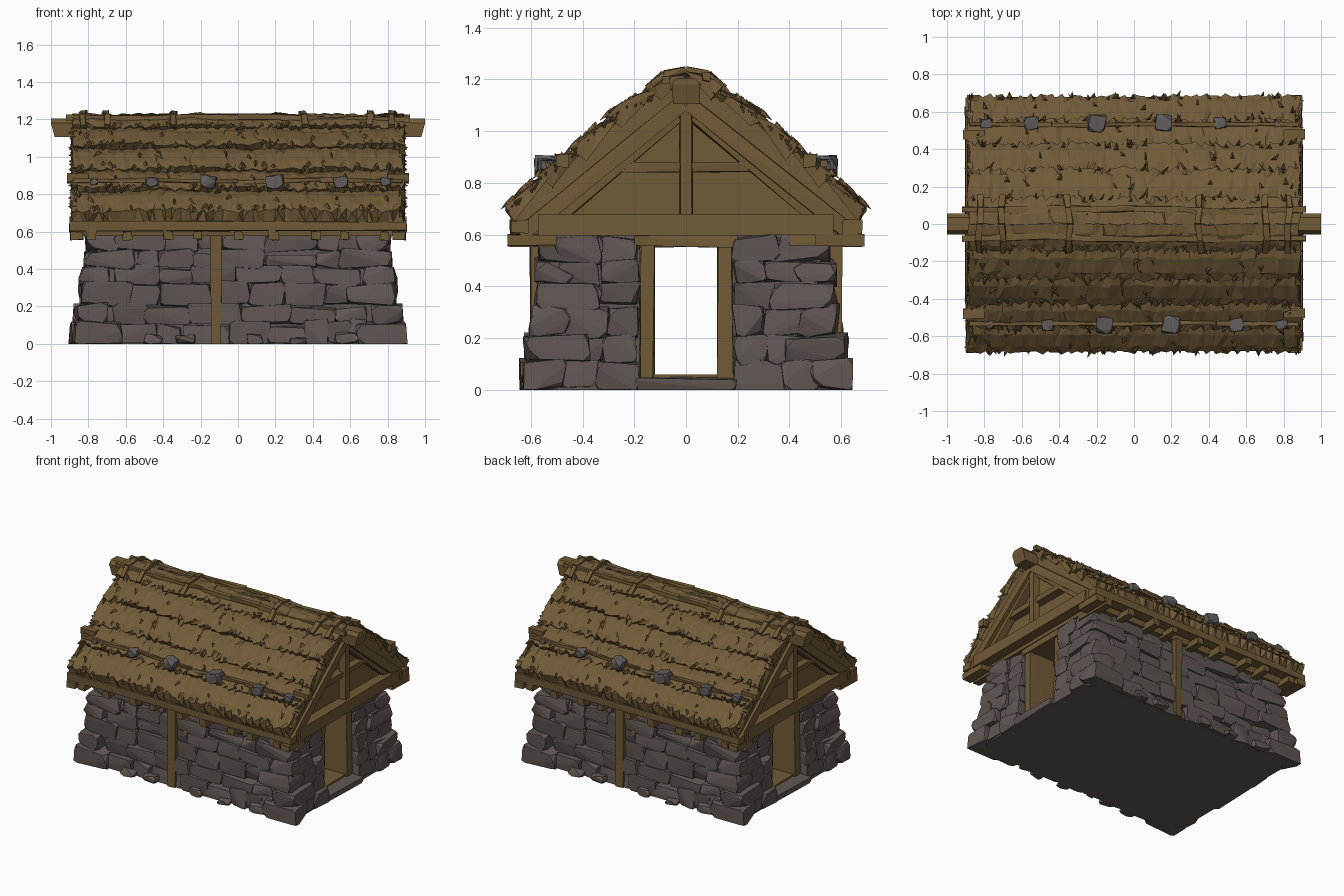
import bpy, bmesh, math, random
from mathutils import Vector, Matrix

random.seed(7)
R = random.uniform
cube = bpy.data.objects.get("Cube")
if cube:
    bpy.data.objects.remove(cube, do_unlink=True)


def material(name, rgb):
    m = bpy.data.materials.new(name)
    m.use_nodes = True
    m.diffuse_color = (*rgb, 1)
    bsdf = m.node_tree.nodes["Principled BSDF"]
    bsdf.inputs["Base Color"].default_value = (*rgb, 1)
    bsdf.inputs["Roughness"].default_value = 0.9
    return m


STONE = material("brown grey stone", (0.118, 0.095, 0.086))
WOOD = material("timber brown", (0.165, 0.103, 0.038))
THATCH = material("straw brown", (0.165, 0.103, 0.040))
WEIGHT = material("weight stone grey", (0.118, 0.108, 0.106))


def finish(name, bm, mat, spin=True):
    """Turn a bmesh into an object, adding a copy turned half round."""
    if spin:
        copy = bmesh.ops.duplicate(bm, geom=bm.verts[:] + bm.edges[:] + bm.faces[:])
        verts = [g for g in copy["geom"] if isinstance(g, bmesh.types.BMVert)]
        bmesh.ops.rotate(bm, verts=verts, matrix=Matrix.Rotation(math.pi, 3, "Z"))
    bmesh.ops.recalc_face_normals(bm, faces=bm.faces[:])
    mesh = bpy.data.meshes.new(name)
    bm.to_mesh(mesh)
    bm.free()
    mesh.materials.append(mat)
    bpy.context.collection.objects.link(bpy.data.objects.new(name, mesh))


def hull(bm, points):
    """Convex lump around points."""
    verts = [bm.verts.new(p) for p in points]
    out = bmesh.ops.convex_hull(bm, input=verts)
    loose = [v for v in set(out["geom_interior"] + out["geom_unused"])
             if isinstance(v, bmesh.types.BMVert)]
    bmesh.ops.delete(bm, geom=loose, context="VERTS")


SIGNS = [(a, b, c) for a in (-1, 1) for b in (-1, 1) for c in (-1, 1)]


def rock(bm, lo, hi, chip=0.025, wobble=0.012):
    """Chipped block filling a box; never sinks below the ground."""
    c = (Vector(lo) + Vector(hi)) / 2
    h = (Vector(hi) - Vector(lo)) / 2
    pts = []
    for s in SIGNS:
        off = Vector((R(-wobble, wobble), R(-wobble, wobble), R(-wobble, wobble)))
        for axis in range(3):
            p = Vector([s[i] * h[i] for i in range(3)])
            p[axis] -= s[axis] * min(R(0.3, 1.3) * chip, h[axis] * 0.7)
            p += c + off
            p.z = max(p.z, 0)
            pts.append(p)
    hull(bm, pts)


def beam(bm, p, q, w, h, wobble=0.005):
    """Rough-hewn timber from p to q, w wide and h high."""
    p, q = Vector(p), Vector(q)
    d = (q - p).normalized()
    side = Vector((1, 0, 0)) if abs(d.x) < 0.5 else Vector((0, 1, 0))
    up = d.cross(side).normalized()
    pts = []
    for end in (p, q):
        for a, b in ((-1, -1), (-1, 1), (1, 1), (1, -1)):
            k = R(-wobble, wobble)
            pts.append(end + side * a * (w / 2 + k) + up * b * (h / 2 + k))
    hull(bm, pts)


def box(bm, lo, hi):
    hull(bm, [[(lo, hi)[s[i] > 0][i] for i in range(3)] for s in SIGNS])


def flare(z):
    return 0.07 * max(0, 1 - z / 0.57) ** 1.5


# Floor with cut corners, wall cores and thresholds
bm = bmesh.new()
hull(bm, [(a * x, b * y, z) for a in (-1, 1) for b in (-1, 1) for z in (0, 0.025)
          for x, y in ((0.85, 0.5), (0.78, 0.58))])
finish("floor_slab", bm, STONE, False)
bm = bmesh.new()
box(bm, (-0.75, -0.52, 0), (0.75, -0.38, 0.6))
for s in (-1, 1):
    box(bm, (0.6, min(s * 0.18, s * 0.52), 0), (0.75, max(s * 0.18, s * 0.52), 0.6))
rock(bm, (0.62, -0.19, 0), (0.87, 0.19, 0.045), 0.02)
finish("wall_core", bm, STONE)

# Stone courses
bm = bmesh.new()
levels = [0, 0.11, 0.21, 0.32, 0.41, 0.5, 0.59]
for row, (z0, z1) in enumerate(zip(levels, levels[1:])):
    f = flare(z0 + 0.03)
    x = -0.66
    while x < 0.64:
        w = min(R(0.1, 0.28), 0.68 - x)
        top = z1 + R(-0.02, 0.02)
        rock(bm, (x, -0.54 - f * 0.65 - R(0, 0.02), z0), (x + w, -0.45, min(top, 0.59)))
        x += w
    for s in (-1, 1):
        split = R(0.3, 0.38)
        for a, b in ((0.185, split), (split, 0.5)):
            rock(bm, (0.66, min(s * a, s * b), z0 + R(-0.012, 0.012)),
                 (0.79 + f * 0.9 + R(0, 0.02), max(s * a, s * b), z1))
        # corner stones alternate their long side
        lx, ly = ((0.26, 0.15), (0.16, 0.24))[row % 2]
        ex, ey = 0.81 + f + R(-0.01, 0.02), 0.56 + f + R(-0.01, 0.015)
        rock(bm, (min(s * ex, s * (ex - lx)), -ey, z0),
             (max(s * ex, s * (ex - lx)), ly - ey, z1), 0.035, 0.015)
for x in (-0.5, -0.33, 0.05, 0.28, 0.52):
    rock(bm, (x, -0.63, 0), (x + R(0.07, 0.13), -0.54, R(0.03, 0.06)))
finish("wall_stones", bm, STONE)

# Wall posts and door frames
bm = bmesh.new()
beam(bm, (-0.115, -0.575, 0), (-0.115, -0.575, 0.58), 0.055, 0.05)
finish("wall_post", bm, WOOD)
bm = bmesh.new()
for s in (-1, 1):
    beam(bm, (0.69, s * 0.152, 0.03), (0.69, s * 0.148, 0.57), 0.2, 0.055)
beam(bm, (0.69, -0.2, 0.575), (0.69, 0.2, 0.575), 0.22, 0.045)
beam(bm, (0.69, -0.15, 0.045), (0.69, 0.15, 0.045), 0.18, 0.025)
finish("door_frame", bm, WOOD)

# Eave plates and joist ends
bm = bmesh.new()
beam(bm, (-0.9, -0.645, 0.63), (0.9, -0.645, 0.63), 0.07, 0.05)
beam(bm, (-0.85, -0.54, 0.6), (0.85, -0.54, 0.6), 0.08, 0.05)
for i in range(9):
    x = -0.8 + i * 0.2 + R(-0.03, 0.03)
    beam(bm, (x, -0.68, 0.58), (x, -0.4, 0.58), 0.05, 0.045)
for s in (-1, 1):
    beam(bm, (0.86, s * 0.69, 0.578), (0.86, s * 0.5, 0.578), 0.07, 0.045)
finish("eave_timbers", bm, WOOD)

# Gable panel and truss
bm = bmesh.new()
hull(bm, [(x, y, z) for x in (0.77, 0.8) for y, z in ((-0.62, 0.6), (0.62, 0.6), (0, 1.13))])
finish("gable_panel", bm, WOOD)
bm = bmesh.new()
beam(bm, (0.86, -0.57, 0.64), (0.86, 0.57, 0.64), 0.08, 0.08)
beam(bm, (0.83, -0.3, 0.86), (0.83, 0.3, 0.86), 0.06, 0.035)
beam(bm, (0.86, 0, 0.66), (0.86, 0, 1.12), 0.05, 0.05)
for s in (-1, 1):
    beam(bm, (0.86, s * 0.64, 0.6), (0.86, s * 0.01, 1.11), 0.06, 0.06)
    beam(bm, (0.84, s * 0.48, 0.67), (0.84, s * 0.03, 1.055), 0.05, 0.04)
    beam(bm, (0.8, s * 0.48, 0.885), (0.915, s * 0.48, 0.885), 0.05, 0.05)
finish("gable_truss", bm, WOOD)
bm = bmesh.new()
hull(bm, [(x * k, y, z) for k in (-1, 1) for x, y, z in
          ((0.98, -0.05, 1.105), (0.98, 0.055, 1.105), (1, 0.055, 1.18), (1, 0.035, 1.205),
           (1, -0.035, 1.205), (1, -0.055, 1.18))])
finish("ridge_beam", bm, WOOD, False)

# Thatch core under the layers
bm = bmesh.new()
hull(bm, [(x, y, z) for x in (-0.87, 0.87) for y, z in
          ((0, 1.11), (0, 1.215), (-0.12, 1.155), (-0.66, 0.71), (-0.66, 0.65), (-0.62, 0.64))])
finish("thatch_core", bm, THATCH)


def thatch_layer(bm, top, bot, lip, tuck, cols=64):
    """Sheet of straw with a ragged, thick lower edge."""
    rows = []
    (y0, z0), (y1, z1) = top, bot
    length = math.dist(top, bot)
    for i in range(cols + 1):
        x = -0.885 + 1.77 * i / cols
        swell = 0.008 * math.sin(x * 9 + y1 * 20)
        ragged = R(-0.028, 0.005) if i % 2 else R(0, 0.02)
        line = []
        for t in (0, 0.4, 0.8, 1):
            u = t + (ragged / length if t == 1 else R(-0.05, 0.05))
            dx = R(-0.012, 0.012)
            lift = swell + R(-0.006, 0.006) + 0.018 * math.sin(t * math.pi)
            line.append(bm.verts.new((x + dx, y0 + (y1 - y0) * u, z0 + (z1 - z0) * u + lift)))
        line.append(bm.verts.new((x, y1 + tuck, z1 - lip + R(-0.01, 0.01))))
        rows.append(line)
    for a, b in zip(rows, rows[1:]):
        for j in range(4):
            bm.faces.new((a[j], a[j + 1], b[j + 1], b[j]))
    for end in (rows[0], rows[-1]):
        bm.faces.new(end)
    bmesh.ops.triangulate(bm, faces=bm.faces[:])


def tuft(bm, x, y, z, size):
    """Loose pointed wisp lying down the slope."""
    tip = (x + R(-0.6, 0.6) * size, y - size * 0.7, z - size * 0.58)
    w = R(0.006, 0.018)
    hull(bm, [(x - w, y, z - 0.01), (x + w, y, z - 0.01), (x, y - 0.01, z + 0.006), tip])


# Thatch layers with loose wisps
bm = bmesh.new()
edges = [(0, 1.22), (-0.14, 1.165), (-0.295, 1.065), (-0.43, 0.94), (-0.56, 0.835), (-0.685, 0.715)]
wisps = bmesh.new()
for k in range(5):
    (ya, za), (yb, zb) = edges[k], edges[k + 1]
    inner = (ya + 0.03, za - 0.015) if k else (ya, za + 0.005)
    eave = k == 4
    thatch_layer(bm, inner, (yb, zb), 0.07 if eave else 0.05, 0.02 if eave else 0.045)
    for i in range(38):
        t = R(0.8, 1) if i < 28 else R(0.2, 0.8)
        tuft(wisps, R(-0.87, 0.87), ya + (yb - ya) * t, za + (zb - za) * t + 0.008, R(0.03, 0.06))
    for s in (-1, 1):
        for i in range(8):
            t = R(0, 1)
            y, z = ya + (yb - ya) * t, za + (zb - za) * t
            hull(wisps, [(s * 0.86, y + 0.02, z), (s * 0.86, y - 0.02, z - 0.02),
                         (s * 0.86, y, z - 0.06), (s * R(0.88, 0.91), y - 0.02, z - R(0.02, 0.05))])
finish("thatch_layers", bm, THATCH)
finish("thatch_wisps", wisps, THATCH)

# Ridge poles and straps
bm = bmesh.new()
pts = [(-0.92 + 0.23 * i, -0.075 + R(-0.012, 0.012), 1.205 + R(-0.01, 0.01)) for i in range(9)]
for a, b in zip(pts, pts[1:]):
    beam(bm, a, b, 0.03, 0.03)
for x in (0.35, 0.7, 0.83):
    path = [(x + R(-0.012, 0.012), y, z) for y, z in
            ((-0.15, 1.165), (-0.085, 1.22), (0, 1.235), (0.085, 1.22), (0.15, 1.165))]
    for a, b in zip(path, path[1:]):
        beam(bm, a, b, 0.03, 0.022)
# Holding poles on the slopes
pts = [(-0.88 + 0.22 * i, -0.53 + R(-0.006, 0.006), 0.872 + R(-0.006, 0.006)) for i in range(9)]
for a, b in zip(pts, pts[1:]):
    beam(bm, a, b, 0.02, 0.02)
finish("roof_poles", bm, WOOD)

# Weight stones along the holding poles
bm = bmesh.new()
for x, r in ((-0.77, 0.018), (-0.46, 0.028), (-0.16, 0.04), (0.2, 0.042), (0.55, 0.033), (0.79, 0.024)):
    rock(bm, (x - r * 1.1, -0.54 - r, 0.867 - r * 0.8), (x + r * 1.1, -0.54 + r, 0.867 + r * 0.8),
         r * 0.8, r * 0.2)
finish("weight_stones", bm, WEIGHT)
